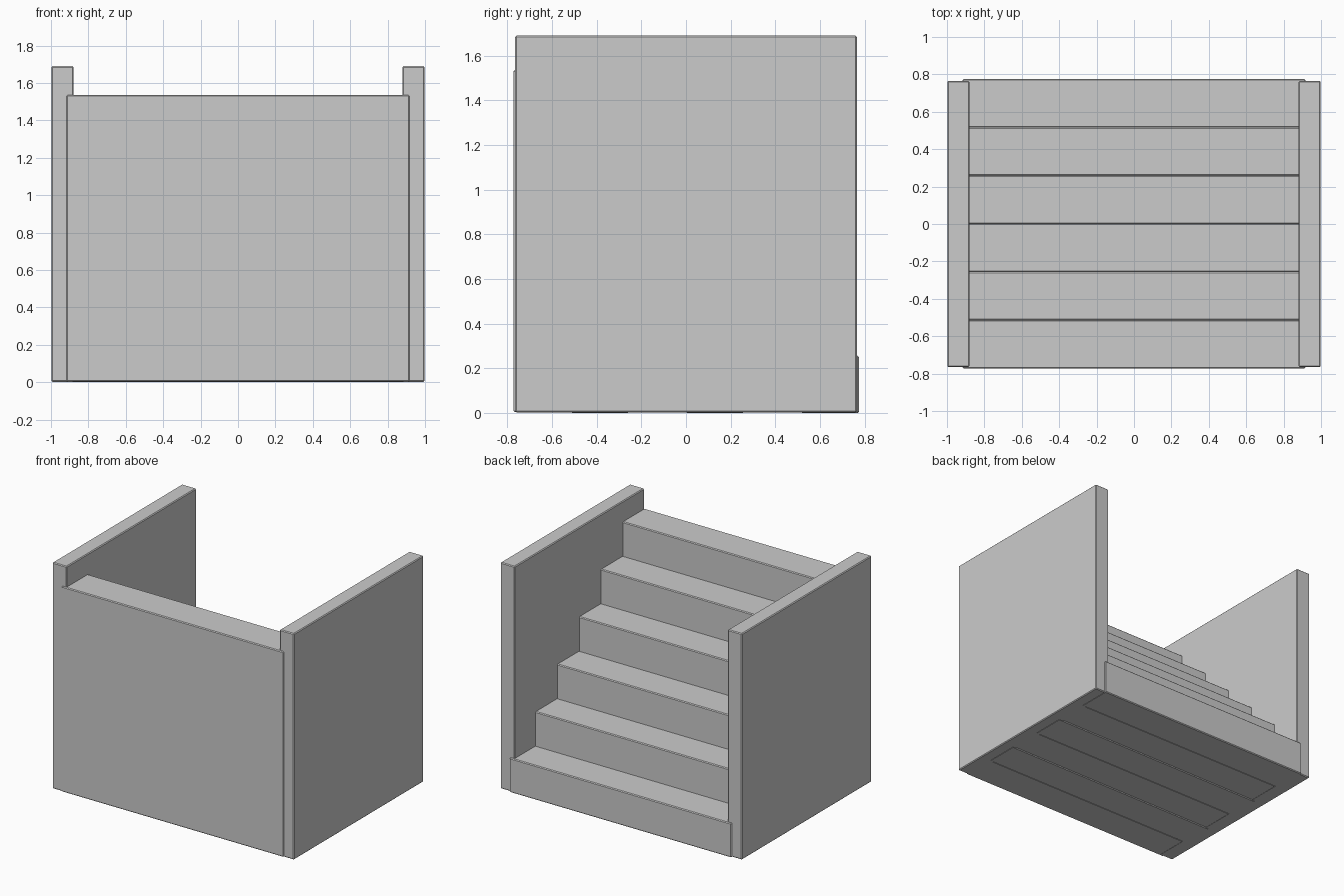
import bpy

if "Cube" in bpy.data.objects:
    bpy.data.objects.remove(bpy.data.objects["Cube"])

STEPS = 6
RISE = 0.256
PITCH = 0.2575


def box(name, x, y, z):
    """Softly bevelled box spanning the given (min, max) ranges."""
    spans = (x, y, z)
    bpy.ops.mesh.primitive_cube_add(size=1, location=[(a + b) / 2 for a, b in spans])
    ob = bpy.context.object
    ob.name = name
    ob.scale = [b - a for a, b in spans]
    bpy.ops.object.transform_apply(location=False, rotation=False, scale=True)
    bevel = ob.modifiers.new("soft_edges", "BEVEL")
    bevel.width = 0.006
    bevel.segments = 1
    return ob


# Side walls
for side, s in (("left", -1), ("right", 1)):
    box(side + "_wall", sorted((s * 0.88, s * 0.998)), (-0.765, 0.765), (0.002, 1.69))

# Full-height step blocks, lowest at the back, ends let into the walls
for i in range(STEPS):
    yc = 0.645 - PITCH * i
    # alternate blocks sit a hair higher, as seen underneath
    box(f"step_{i + 1}", (-0.917, 0.917), (yc - 0.13, yc + 0.13),
        (0.003 * (i % 2), RISE * (i + 1)))
